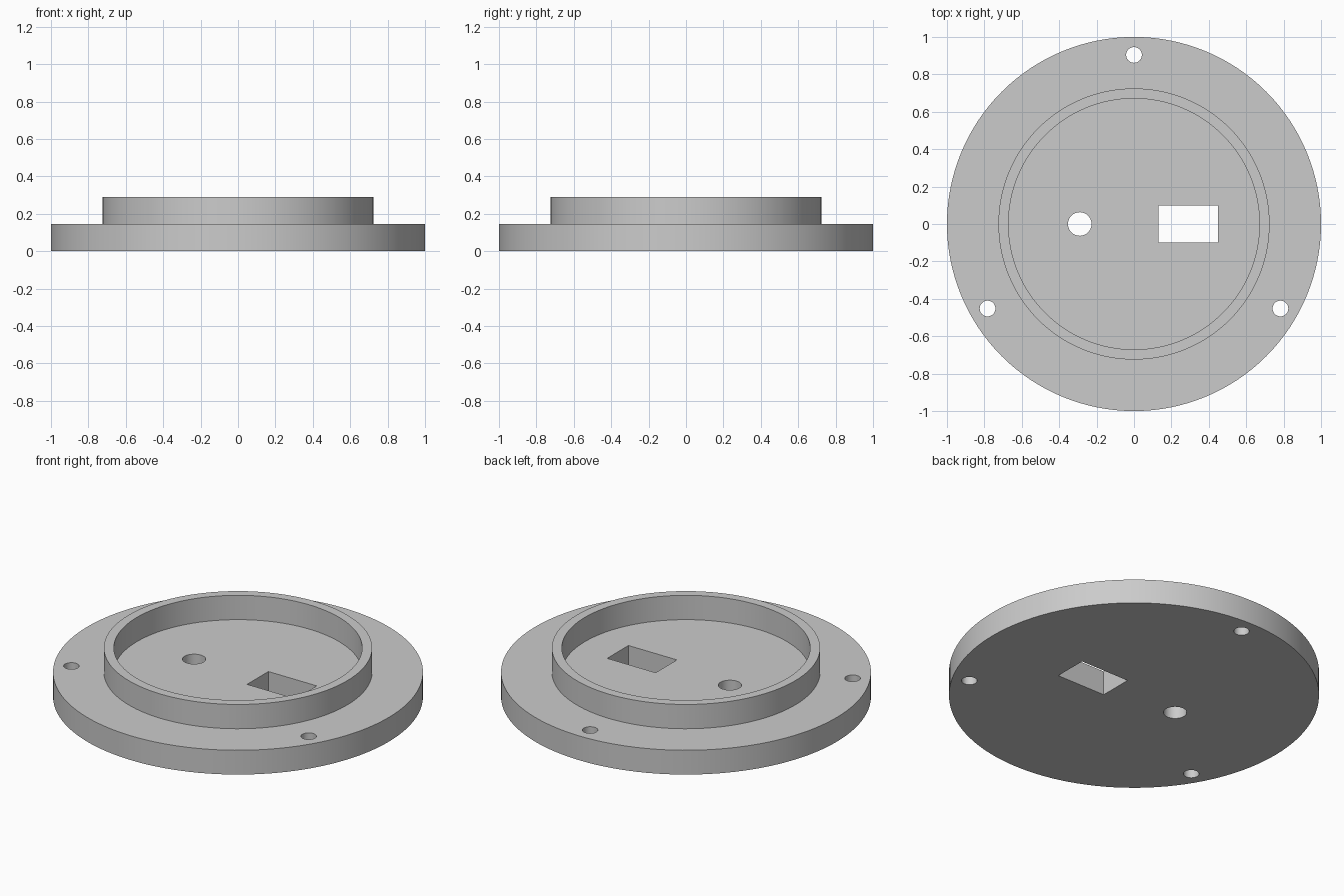
import bpy
import math

if "Cube" in bpy.data.objects:
    bpy.data.objects.remove(bpy.data.objects["Cube"], do_unlink=True)

FLANGE_TOP = 0.145
COLLAR_TOP = 0.29

grey = bpy.data.materials.new("plain grey")
grey.use_nodes = True
colour = (0.6, 0.6, 0.6, 1)
grey.diffuse_color = colour
grey.node_tree.nodes["Principled BSDF"].inputs["Base Color"].default_value = colour


def cylinder(name, radius, bottom, top, x=0, y=0, sides=128):
    bpy.ops.mesh.primitive_cylinder_add(
        vertices=sides, radius=radius, depth=top - bottom,
        location=(x, y, (bottom + top) / 2))
    obj = bpy.context.object
    obj.name = name
    obj.data.materials.append(grey)
    return obj


def box(name, size, location):
    bpy.ops.mesh.primitive_cube_add(size=1, location=location)
    obj = bpy.context.object
    obj.name = name
    obj.scale = size
    bpy.ops.object.transform_apply(location=False, rotation=False, scale=True)
    obj.data.materials.append(grey)
    return obj


def cut(target, cutters):
    bpy.ops.object.select_all(action="DESELECT")
    target.select_set(True)
    bpy.context.view_layer.objects.active = target
    for cutter in cutters:
        cutter.hide_render = True
        mod = target.modifiers.new("cut", "BOOLEAN")
        mod.operation = "DIFFERENCE"
        mod.solver = "EXACT"
        mod.object = cutter
        bpy.ops.object.modifier_apply(modifier=mod.name)
        bpy.data.objects.remove(cutter, do_unlink=True)
    bpy.ops.object.shade_smooth_by_angle(angle=math.radians(30))


# Round base with three screw holes, a cable hole and a socket opening
flange = cylinder("base_flange", 1, 0, FLANGE_TOP)
cutters = []
for i in range(3):
    angle = math.radians(90 + 120 * i)
    cutters.append(cylinder("screw_hole_cutter", 0.042, -0.1, 0.3,
                            0.904 * math.cos(angle), 0.904 * math.sin(angle), 48))
cutters.append(cylinder("cable_hole_cutter", 0.063, -0.1, 0.25, x=-0.29, sides=48))
cutters.append(box("socket_cutter", (0.32, 0.2, 0.5), (0.29, 0, 0.07)))
cut(flange, cutters)

# Raised collar, sunk a little into the base
collar = cylinder("raised_collar", 0.725, 0.1, COLLAR_TOP)
cut(collar, [cylinder("collar_bore_cutter", 0.671, 0, 0.4)])
